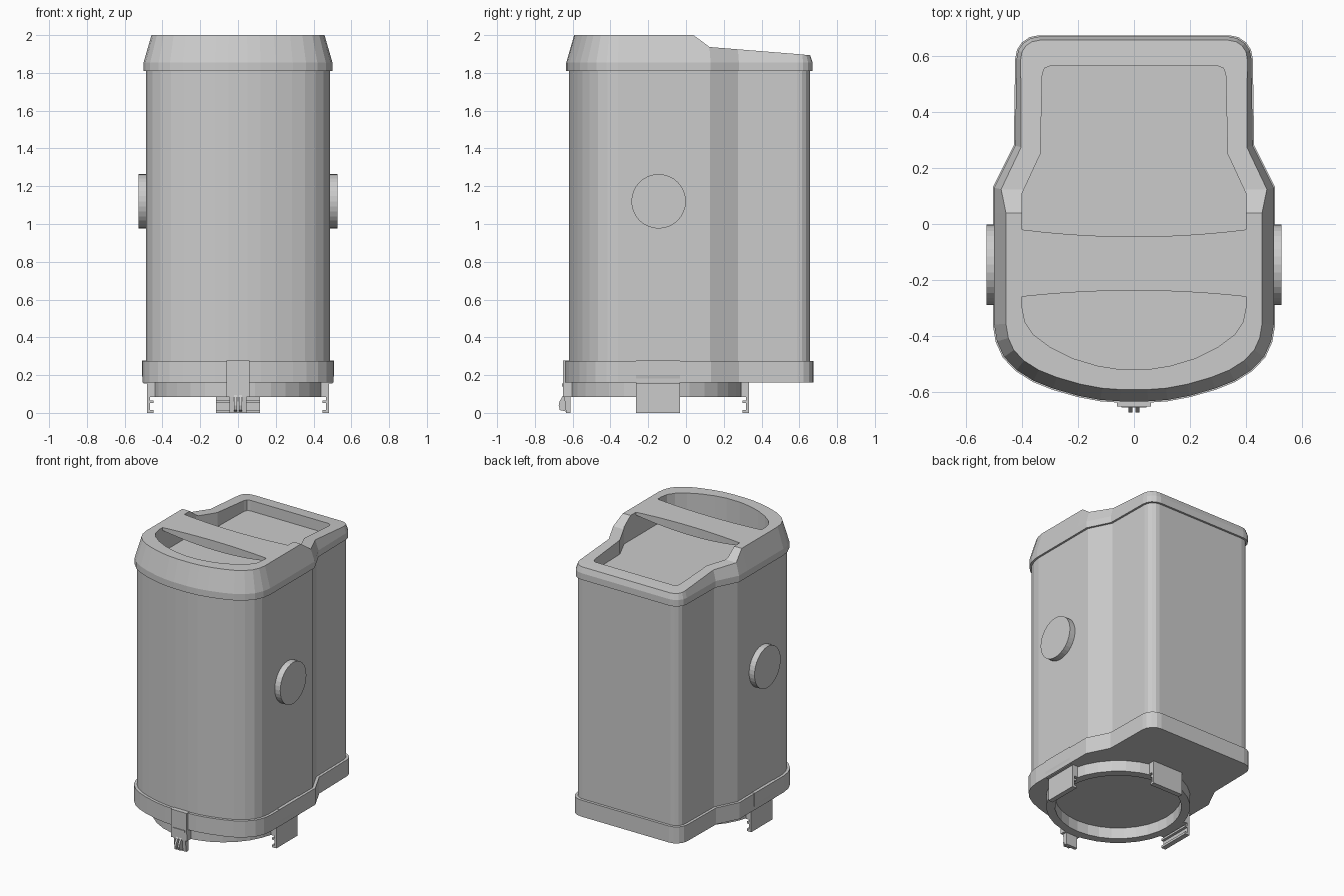
import bpy, bmesh, math
from mathutils import Vector, Matrix

if "Cube" in bpy.data.objects:
    bpy.data.objects.remove(bpy.data.objects["Cube"])


def finish(bm, name):
    bmesh.ops.recalc_face_normals(bm, faces=bm.faces)
    me = bpy.data.meshes.new(name)
    bm.to_mesh(me)
    bm.free()
    ob = bpy.data.objects.new(name, me)
    bpy.context.collection.objects.link(ob)
    return ob


def full_loop(half):
    return half + [(-x, y) for x, y in reversed(half)]


def inset(half, dists):
    """Move each outline point inward by its own distance (mitred)."""
    loop = [Vector(p) for p in full_loop(half)]
    out = []
    for i, d in enumerate(dists):
        p, a, b = loop[i], loop[i - 1], loop[(i + 1) % len(loop)]
        n1 = Vector((a.y - p.y, p.x - a.x)).normalized()
        n2 = Vector((p.y - b.y, b.x - p.x)).normalized()
        n = (n1 + n2) / (1 + n1.dot(n2))
        out.append((p.x + n.x * d, p.y + n.y * d))
    return out


def loft(name, rings):
    """Each ring is (half outline, list of z); caps are strips from side to side."""
    bm = bmesh.new()
    levels = []
    for half, zs in rings:
        pts = zip(full_loop(half), zs + zs[::-1])
        levels.append([bm.verts.new((x, y, z)) for (x, y), z in pts])
    n = len(levels[0])
    for a, b in zip(levels, levels[1:]):
        for i in range(n):
            j = (i + 1) % n
            bm.faces.new((a[i], a[j], b[j], b[i]))
    for lv in (levels[0], levels[-1]):
        for i in range(n // 2 - 1):
            bm.faces.new((lv[i], lv[i + 1], lv[n - 2 - i], lv[n - 1 - i]))
    return finish(bm, name)


def prism(name, half, z0, z1):
    n = len(half)
    return loft(name, [(half, [z0] * n), (half, [z1] * n)])


def extrude_profile(name, profile, width, matrix):
    """Extrude an (r, z) profile sideways, centred, then place it."""
    bm = bmesh.new()
    f = bm.faces.new([bm.verts.new((r, -width / 2, z)) for r, z in profile])
    new = bmesh.ops.extrude_face_region(bm, geom=[f])["geom"]
    bmesh.ops.translate(bm, vec=(0, width, 0),
                        verts=[v for v in new if isinstance(v, bmesh.types.BMVert)])
    bm.transform(matrix)
    return finish(bm, name)


# Shared plan outline (right half, front to back)
outline = [(.05, -.634), (.12, -.629), (.2, -.614), (.29, -.588), (.36, -.56),
           (.42, -.522), (.465, -.475), (.49, -.42), (.5, -.36), (.5, .04),
           (.5, .13), (.425, .28), (.42, .59)]
outline += [(.34 + .08 * math.cos(math.radians(a)), .59 + .08 * math.sin(math.radians(a)))
            for a in (22.5, 45, 67.5, 90)]
N = len(outline)

# Main tank and lower band
prism("tank_body", inset(outline, [.014] * N), .2, 1.82)
prism("lower_band", inset(outline, [-.005] * N), .16, .275)

# Lid: high front, slope, lower back
def lid_z(y):
    if y <= .05:
        return 2.0
    if y <= .14:
        return 2.0 - .063 * (y - .04) / .09
    return 1.937 - .043 * (y - .13) / .53

tops = [lid_z(y) for x, y in outline]
top_half = inset(outline, [.012 + .03 * max(0, z - 1.89) / .11 for z in tops])
lid = loft("lid", [(outline, [1.81] * N), (outline, [1.855] * N), (top_half, tops)])

# Recess in the lid
opening = [(.05, -.52), (.13, -.507), (.22, -.48), (.3, -.44), (.36, -.395),
           (.39, -.35), (.4, -.3), (.4, .11), (.335, .25), (.328, .535),
           (.32, .557), (.3, .565)]
cutter = prism("lid_cutter", opening, 1.828, 2.2)
cutter.hide_render = True
mod = lid.modifiers.new("recess", "BOOLEAN")
mod.operation = "DIFFERENCE"
mod.solver = "EXACT"
mod.object = cutter
bpy.context.view_layer.objects.active = lid
bpy.ops.object.modifier_apply(modifier=mod.name)
bpy.data.objects.remove(cutter)

# Carry bar across the recess, waisted and bellied in the middle
bm = bmesh.new()
prev = None
for i in range(13):
    u = -1 + i / 6
    k = 1 - u * u
    yf, yb, zb = -.26 + .022 * k, -.02 - .025 * k, 1.98 - .045 * k
    sec = [bm.verts.new((.4 * u, y, z)) for y, z in ((yf, 2), (yb, 2), (yb, zb), (yf, zb))]
    if prev:
        for a in range(4):
            b = (a + 1) % 4
            bm.faces.new((prev[a], prev[b], sec[b], sec[a]))
    if i in (0, 12):
        bm.faces.new(sec)
    prev = sec
finish(bm, "carry_bar")

# Round collar under the base
bm = bmesh.new()
SEG = 32
rings = [[bm.verts.new((r * math.cos(2 * math.pi * i / SEG),
                        -.155 + r * math.sin(2 * math.pi * i / SEG), z)) for i in range(SEG)]
         for r, z in ((.455, .165), (.455, .083), (.4, .083), (.4, .165))]
for a, b in zip(rings, rings[1:] + rings[:1]):
    for i in range(SEG):
        j = (i + 1) % SEG
        bm.faces.new((a[i], a[j], b[j], b[i]))
finish(bm, "base_collar")

# Side discs
for s, side in ((1, "right"), (-1, "left")):
    bm = bmesh.new()
    bmesh.ops.create_cone(bm, cap_ends=True, segments=32, radius1=.144, radius2=.144, depth=.06)
    bm.transform(Matrix.Translation((s * .498, -.145, 1.12)) @ Matrix.Rotation(math.pi / 2, 4, "Y"))
    finish(bm, side + "_disc")

# Toothed clips on both sides and at the back
teeth = [(.482, 0), (.482, .17), (.44, .17), (.44, .083), (.466, .083), (.466, .066),
         (.448, .066), (.448, .052), (.466, .052), (.466, .016), (.448, .016), (.448, 0)]
for ang, name in ((0, "right"), (180, "left"), (90, "back")):
    place = Matrix.Translation((0, -.148, 0)) @ Matrix.Rotation(math.radians(ang), 4, "Z")
    extrude_profile(name + "_clip", teeth, .235, place)
    if name != "back":
        extrude_profile(name + "_clip_plate",
                        [(.46, .155), (.5, .155), (.508, .2), (.508, .278), (.46, .278)],
                        .235, place)

# Front latch: plate, tongue, small bar and two fins
def front(x):
    return Matrix.Translation((x, 0, 0)) @ Matrix.Rotation(-math.pi / 2, 4, "Z")

extrude_profile("latch_plate", [(.6, .083), (.65, .083), (.652, .278), (.6, .278)], .12, front(0))
extrude_profile("latch_tongue", [(.612, 0), (.635, 0), (.645, .09), (.612, .09)], .09, front(0))
extrude_profile("latch_bar", [(.64, .14), (.656, .14), (.656, .155), (.64, .155)], .09, front(0))
for x, name in ((-.013, "left"), (.013, "right")):
    extrude_profile(name + "_latch_fin",
                    [(.625, .005), (.668, .015), (.674, .04), (.67, .06), (.65, .095), (.625, .095)],
                    .014, front(x))
